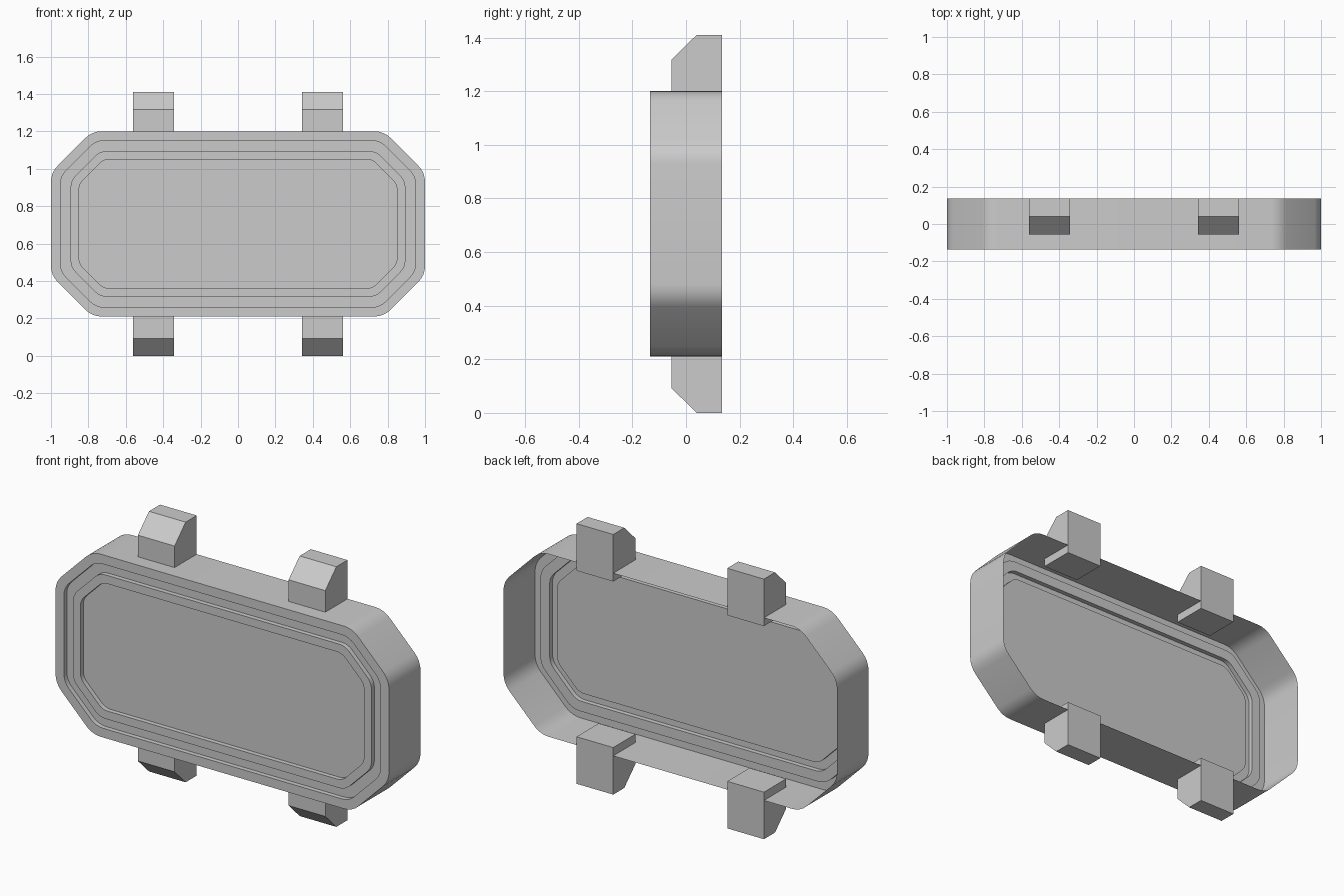
import bpy
import bmesh
from math import sqrt, tan, pi
from mathutils import Vector

if "Cube" in bpy.data.objects:
    bpy.data.objects.remove(bpy.data.objects["Cube"])

CZ = 0.705          # centre height of the shell
HW, HH = 1.0, 0.495  # half width, half height
DIAG = 1.275        # |x| + |z| on the cut corners


def octagon(inset, y, t, segments=4):
    """Cut-corner outline with each corner rounded over tangent length t."""
    w, h, d = HW - inset, HH - inset, DIAG - inset * sqrt(2)
    a, b = d - h, d - w
    corners = [(w, -b), (w, b), (a, h), (-a, h), (-w, b), (-w, -b), (-a, -h), (a, -h)]
    corners = [Vector(c) for c in corners]
    pts = []
    for i, c in enumerate(corners):
        u = (corners[i - 1] - c).normalized()
        v = (corners[(i + 1) % 8] - c).normalized()
        centre = c + (u + v).normalized() * (t / abs(u.dot((u + v).normalized())))
        # arc tangent to both edges, centre on the bisector
        r = t * tan(3 * pi / 8)
        centre = c + (u + v).normalized() * sqrt(r * r + t * t)
        start, end = c + u * t - centre, c + v * t - centre
        for k in range(segments + 1):
            p = centre + start.lerp(end, k / segments).normalized() * r
            pts.append((p.x, y, p.y + CZ))
    return pts


def make_object(name, bm):
    mesh = bpy.data.meshes.new(name)
    bm.to_mesh(mesh)
    bm.free()
    obj = bpy.data.objects.new(name, mesh)
    bpy.context.collection.objects.link(obj)
    return obj


# Thin open-backed shell: side wall, rim, groove, raised ring, sunk panel
bm = bmesh.new()
steps = [(0, 0.135, 0.05), (0, -0.135, 0.05),
         (0.05, -0.135, 0.043), (0.05, -0.11, 0.043),
         (0.105, -0.11, 0.036), (0.105, -0.135, 0.036),
         (0.15, -0.135, 0.03), (0.15, -0.11, 0.03)]
loops = [[bm.verts.new(p) for p in octagon(*s)] for s in steps]
for la, lb in zip(loops, loops[1:]):
    n = len(la)
    for i in range(n):
        j = (i + 1) % n
        bm.faces.new((la[i], la[j], lb[j], lb[i]))
bm.faces.new(loops[-1])
shell = make_object("shell", bm)
bpy.context.view_layer.objects.active = shell
shell.select_set(True)
bpy.ops.object.shade_smooth_by_angle(angle=pi / 6)
shell.select_set(False)

# Four chamfered clips that reach through the wall at the back
profile = [(0.135, 0.45), (0.135, 0.705), (0.04, 0.705), (-0.055, 0.612), (-0.055, 0.45)]


def clip(name, sx, sz):
    bm = bmesh.new()
    ends = [[bm.verts.new((sx * x, y, CZ + sz * z)) for y, z in profile]
            for x in (0.342, 0.562)]
    for e in ends:
        bm.faces.new(e)
    for i in range(5):
        j = (i + 1) % 5
        bm.faces.new((ends[0][i], ends[0][j], ends[1][j], ends[1][i]))
    bmesh.ops.recalc_face_normals(bm, faces=bm.faces[:])
    make_object(name, bm)


for sx, side in ((-1, "left"), (1, "right")):
    for sz, level in ((-1, "lower"), (1, "upper")):
        clip(f"{level}_{side}_clip", sx, sz)
